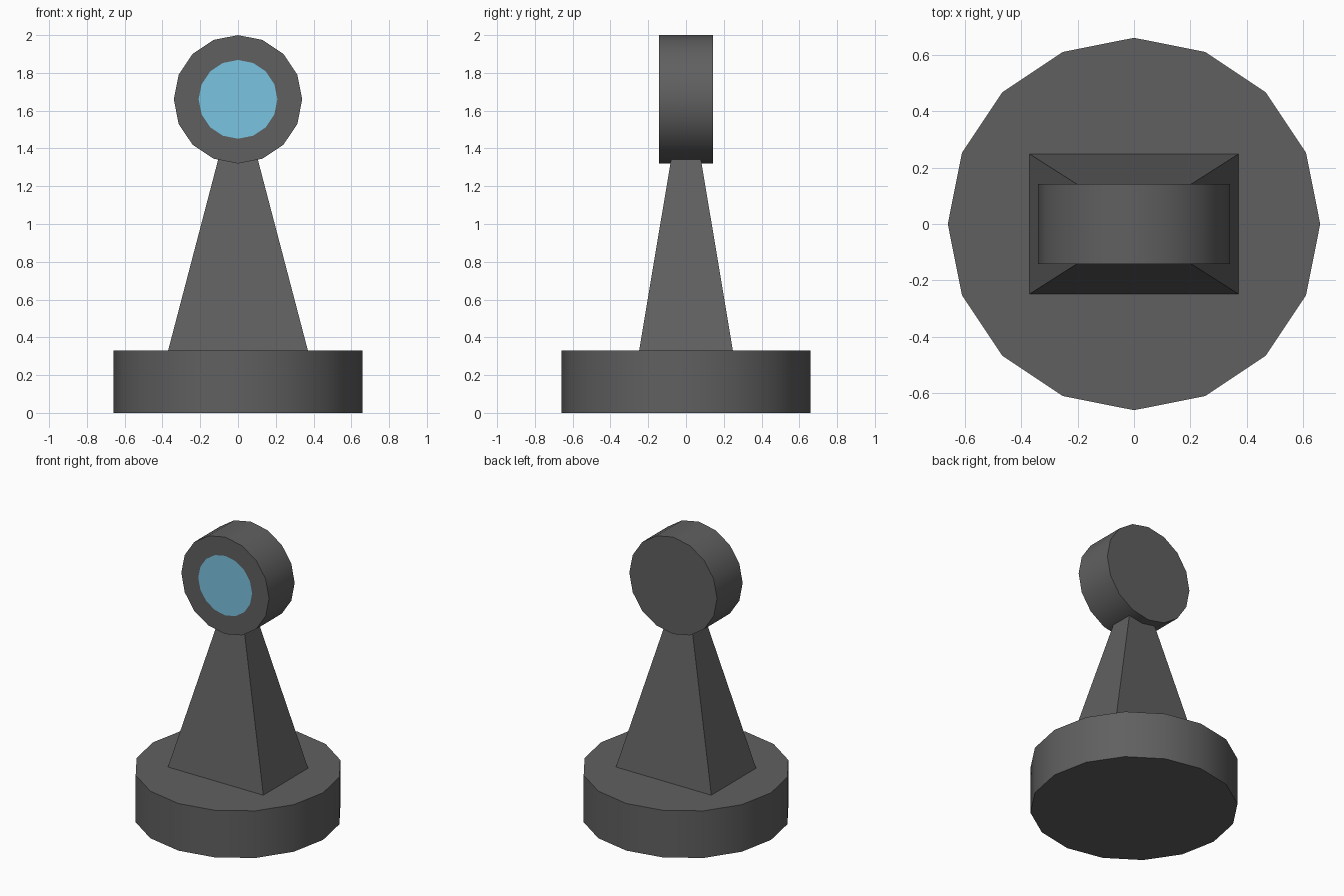
import bpy, bmesh, math
from mathutils import Matrix

if "Cube" in bpy.data.objects:
    bpy.data.objects.remove(bpy.data.objects["Cube"])


def material(name, rgb):
    m = bpy.data.materials.new(name)
    m.diffuse_color = (*rgb, 1)
    m.use_nodes = True
    m.node_tree.nodes["Principled BSDF"].inputs["Base Color"].default_value = m.diffuse_color
    return m


grey = material("dark grey", (0.117, 0.117, 0.117))
blue = material("light blue", (0.195, 0.55, 0.75))


def finish(name, bm, mats):
    bmesh.ops.recalc_face_normals(bm, faces=bm.faces)
    me = bpy.data.meshes.new(name)
    bm.to_mesh(me)
    bm.free()
    for m in mats:
        me.materials.append(m)
    ob = bpy.data.objects.new(name, me)
    bpy.context.collection.objects.link(ob)
    bpy.ops.object.select_all(action='DESELECT')
    ob.select_set(True)
    bpy.context.view_layer.objects.active = ob
    bpy.ops.object.shade_smooth_by_angle(angle=math.radians(30))
    return ob


def drum(radius, depth, matrix):
    bm = bmesh.new()
    bmesh.ops.create_cone(bm, cap_ends=True, segments=16, radius1=radius,
                          radius2=radius, depth=depth, matrix=matrix)
    return bm


# Round base
finish("base", drum(0.66, 0.33, Matrix.Translation((0, 0, 0.165))), [grey])

# Tapered rectangular column, top tucked into the head
bm = bmesh.new()
bmesh.ops.create_cube(bm, size=2)
for v in bm.verts:
    hx, hy, z = (0.1, 0.076, 1.36) if v.co.z > 0 else (0.37, 0.248, 0.33)
    v.co = (v.co.x * hx, v.co.y * hy, z)
finish("column", bm, [grey])

# Round head facing the front, with the lens as an inset face
bm = drum(0.34, 0.284, Matrix.Translation((0, 0, 1.66)) @ Matrix.Rotation(math.pi / 2, 4, 'X'))
bm.normal_update()
front = next(f for f in bm.faces if f.normal.y < -0.9)
bmesh.ops.inset_region(bm, faces=[front], thickness=(0.34 - 0.206) * math.cos(math.pi / 16))
front.material_index = 1
finish("head", bm, [grey, blue])
